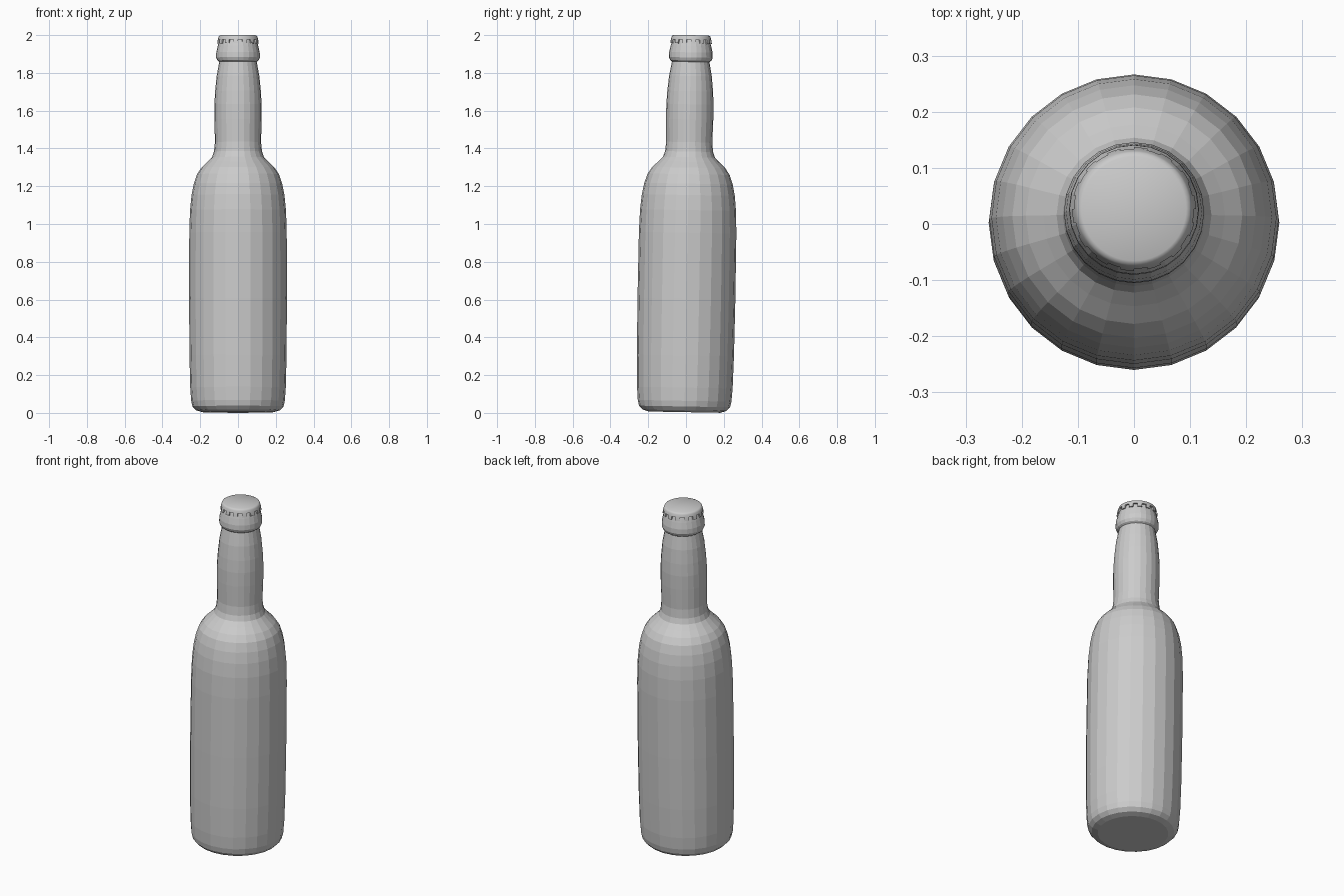
import bpy, bmesh, math
from mathutils import Matrix

if "Cube" in bpy.data.objects:
    bpy.data.objects.remove(bpy.data.objects["Cube"])

grey = bpy.data.materials.new("plain grey")
grey.use_nodes = True
grey.diffuse_color = (0.6, 0.6, 0.6, 1)
grey.node_tree.nodes["Principled BSDF"].inputs["Base Color"].default_value = (0.6, 0.6, 0.6, 1)

# The whole bottle leans back very slightly
LEAN = Matrix.Translation((0, -0.0085, 0.004)) @ Matrix.Rotation(-0.018, 4, "X")


def lathe(profile, sides):
    """Spin an (r, z) profile, bottom to top, into a closed body."""
    bm = bmesh.new()
    rings = []
    for r, z in profile:
        angles = [2 * math.pi * i / sides for i in range(sides)]
        rings.append([bm.verts.new((r * math.cos(a), r * math.sin(a), z)) for a in angles])
    for low, high in zip(rings, rings[1:]):
        for i in range(sides):
            j = (i + 1) % sides
            bm.faces.new((low[i], low[j], high[j], high[i]))
    bm.faces.new(rings[0][::-1])
    bm.faces.new(rings[-1])
    return bm


def finish(bm, name):
    bmesh.ops.recalc_face_normals(bm, faces=bm.faces)
    bm.transform(LEAN)
    mesh = bpy.data.meshes.new(name)
    bm.to_mesh(mesh)
    bm.free()
    mesh.materials.append(grey)
    obj = bpy.data.objects.new(name, mesh)
    bpy.context.collection.objects.link(obj)
    return obj


# Bottle: base, body, shoulder, neck and rolled lip
bottle_profile = [
    (0.19, 0.0), (0.222, 0.01), (0.241, 0.03), (0.248, 0.06), (0.253, 0.13),
    (0.257, 0.3), (0.259, 0.6), (0.258, 0.95), (0.254, 1.07), (0.246, 1.15),
    (0.234, 1.21), (0.217, 1.26), (0.193, 1.295), (0.162, 1.325), (0.138, 1.35),
    (0.127, 1.38), (0.122, 1.43), (0.125, 1.55), (0.125, 1.63), (0.121, 1.7),
    (0.113, 1.78), (0.099, 1.855), (0.109, 1.862), (0.116, 1.878), (0.115, 1.905),
    (0.107, 1.94), (0.1, 1.965), (0.092, 1.985)]
finish(lathe(bottle_profile, 24), "bottle")

# Crown cap with a toothed skirt
cap_sides, z_skirt = 56, 1.972
cap = lathe([(0.09, z_skirt), (0.107, z_skirt), (0.103, 1.986), (0.1, 1.992), (0.093, 1.996)], cap_sides)
teeth = []
for f in cap.faces:
    c = f.calc_center_median()
    if len(f.verts) == 4 and abs(c.z - z_skirt) < 0.001:
        column = int((math.atan2(c.y, c.x) % (2 * math.pi)) / (2 * math.pi) * cap_sides)
        if column % 4 < 2:
            teeth.append(f)
ext = bmesh.ops.extrude_face_region(cap, geom=teeth)
tips = [v for v in ext["geom"] if isinstance(v, bmesh.types.BMVert)]
for v in tips:
    v.co.z -= 0.02
    v.co.x *= 1.03
    v.co.y *= 1.03
bmesh.ops.delete(cap, geom=[f for f in teeth if f.is_valid], context="FACES")
crown = finish(cap, "crown_cap")
bpy.ops.object.select_all(action="DESELECT")
crown.select_set(True)
bpy.context.view_layer.objects.active = crown
bpy.ops.object.shade_smooth_by_angle(angle=math.radians(35))
